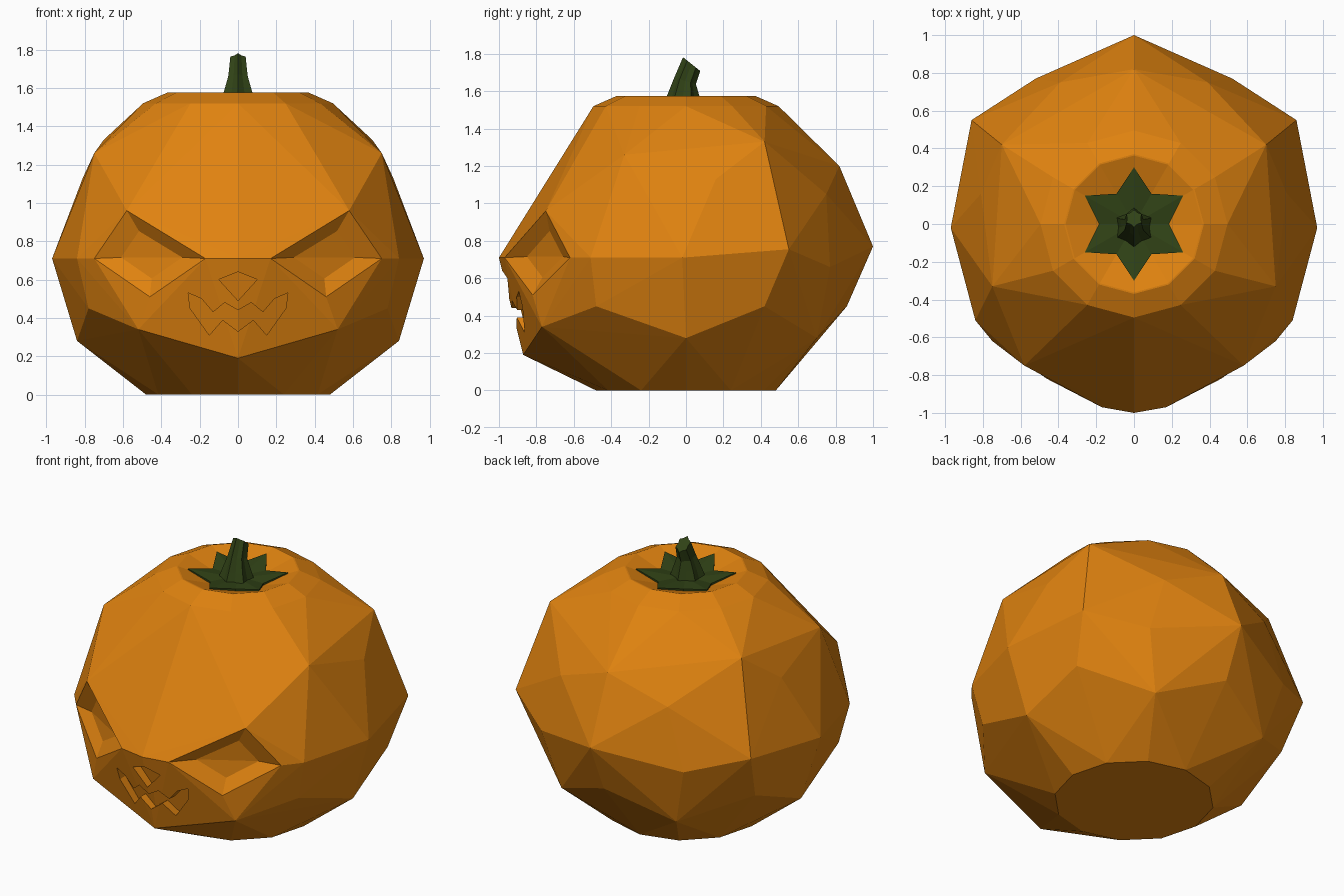
import bpy, bmesh, math
from mathutils import Vector

if "Cube" in bpy.data.objects:
    bpy.data.objects.remove(bpy.data.objects["Cube"])


def material(name, rgb):
    m = bpy.data.materials.new(name)
    m.diffuse_color = (*rgb, 1)
    m.use_nodes = True
    m.node_tree.nodes["Principled BSDF"].inputs["Base Color"].default_value = m.diffuse_color
    return m


ORANGE = material("pumpkin orange", (0.74, 0.225, 0.005))
GREEN = material("stem green", (0.03, 0.055, 0.008))


def finish(name, bm, mat):
    bmesh.ops.recalc_face_normals(bm, faces=bm.faces)
    me = bpy.data.meshes.new(name)
    bm.to_mesh(me)
    bm.free()
    me.materials.append(mat)
    ob = bpy.data.objects.new(name, me)
    bpy.context.collection.objects.link(ob)
    return ob


def hull(name, pts, mat):
    bm = bmesh.new()
    for p in pts:
        bm.verts.new(p)
    r = bmesh.ops.convex_hull(bm, input=bm.verts)
    loose = [v for v in bm.verts if not v.link_faces]
    bmesh.ops.delete(bm, geom=loose, context='VERTS')
    return finish(name, bm, mat)


def loft(name, rings, mat):
    bm = bmesh.new()
    vs = [[bm.verts.new(p) for p in r] for r in rings]
    n = len(vs[0])
    for a, b in zip(vs, vs[1:]):
        for i in range(n):
            bm.faces.new((a[i], a[(i + 1) % n], b[(i + 1) % n], b[i]))
    for cap in (vs[0], vs[-1]):
        bm.faces.new(cap)
    bmesh.ops.triangulate(bm, faces=[f for f in bm.faces if len(f.verts) > 4])
    return finish(name, bm, mat)


def ring(n, r, z, y=0.0, start=0.0):
    return [(r * math.sin(start + i * math.tau / n),
             y - r * math.cos(start + i * math.tau / n), z) for i in range(n)]


# Body: faceted hull of half a set of points, mirrored in x
half = [
    (0, -.87, .19), (.52, -.77, .34), (.78, -.48, .45), (.84, 0, .28),
    (.80, .42, .45), (.42, .70, .28), (0, .86, .45),
    (0, -1, .71), (.17, -.97, .71), (.46, -.82, .51), (.58, -.75, .96),
    (.75, -.62, .71), (.84, -.51, .71), (.97, -.02, .71), (.86, .55, .755),
    (.52, .77, .66), (0, 1, .77),
    (.75, -.33, 1.26), (.81, .16, 1.13), (.70, .42, 1.33),
    (.39, .75, 1.05), (0, .82, 1.2)]
pts = half + [(-x, y, z) for x, y, z in half if x]
pts += ring(12, .48, 0) + ring(12, .495, 1.52) + ring(12, .37, 1.575)
body = hull("pumpkin_body", pts, ORANGE)

cutters = []
# Hollow around the stem
cutters.append(loft("hollow_cutter", [ring(12, .15, 1.50), ring(12, .365, 1.576),
                                      ring(12, .365, 1.8)], ORANGE))

# Eyes: shallow diamond pits
corners = [Vector(p) for p in ((.17, -.97, .71), (.58, -.75, .96),
                               (.75, -.62, .71), (.46, -.82, .51))]
mid = sum(corners, Vector()) / 4
out = Vector((.5, -.85, 0)).normalized()
for s in (-1, 1):
    p = [c + out * .3 for c in corners] + corners
    p += [mid + (c - mid) * .55 - out * .045 for c in corners]
    cutters.append(hull("eye_cutter", [(s * v.x, v.y, v.z) for v in p], ORANGE))


# Nose and toothed mouth: outlines sunk a little below the front
def front_cut(name, outline, depth):
    full = outline + [(-x, z) for x, z in reversed(outline) if x]
    floor = [(x, -.925 - .25 * (z - .42) + .28 * abs(x) + depth, z) for x, z in full]
    cutters.append(loft(name, [[(x, -1.3, z) for x, z in full], floor], ORANGE))


front_cut("mouth_cutter", [(0, .33), (.08, .39), (.15, .31), (.25, .45), (.26, .53),
                           (.19, .50), (.13, .43), (.07, .48), (0, .44)], .045)
front_cut("nose_cutter", [(0, .49), (.10, .60), (0, .64)], .05)

for c in cutters:
    c.hide_render = True
    m = body.modifiers.new(c.name, 'BOOLEAN')
    m.operation = 'DIFFERENCE'
    m.solver = 'EXACT'
    m.object = c
bpy.context.view_layer.update()
dg = bpy.context.evaluated_depsgraph_get()
carved = bpy.data.meshes.new_from_object(body.evaluated_get(dg))
body.modifiers.clear()
body.data = carved
for c in cutters:
    bpy.data.objects.remove(c)

# Calyx: six pointed leaves, tips turned up
star = []
for base, lift in ((1.49, 0), (1.525, 0)):
    star.append([(r * math.sin(a), -r * math.cos(a), base + up)
                 for i in range(12) for a in [i * math.pi / 6]
                 for r, up in [(.30, .035) if i % 2 == 0 else (.185, 0)]])
star.append(ring(12, .08, 1.525))
loft("stem_leaves", star, GREEN)


# Stem: ribbed, leaning back, with a slanted cut top
def rib(r, z, y, tilt=0):
    pts = []
    for i in range(12):
        a = i * math.tau / 12
        q = r * (1 if i % 2 == 0 else .78)
        dy = -q * math.cos(a)
        pts.append((q * math.sin(a), y + dy, z - tilt * dy))
    return pts


loft("stem", [rib(.11, 1.51, -.02), rib(.085, 1.58, -.015), rib(.058, 1.655, -.005, .3),
              rib(.046, 1.745, .03, .8)], GREEN)
